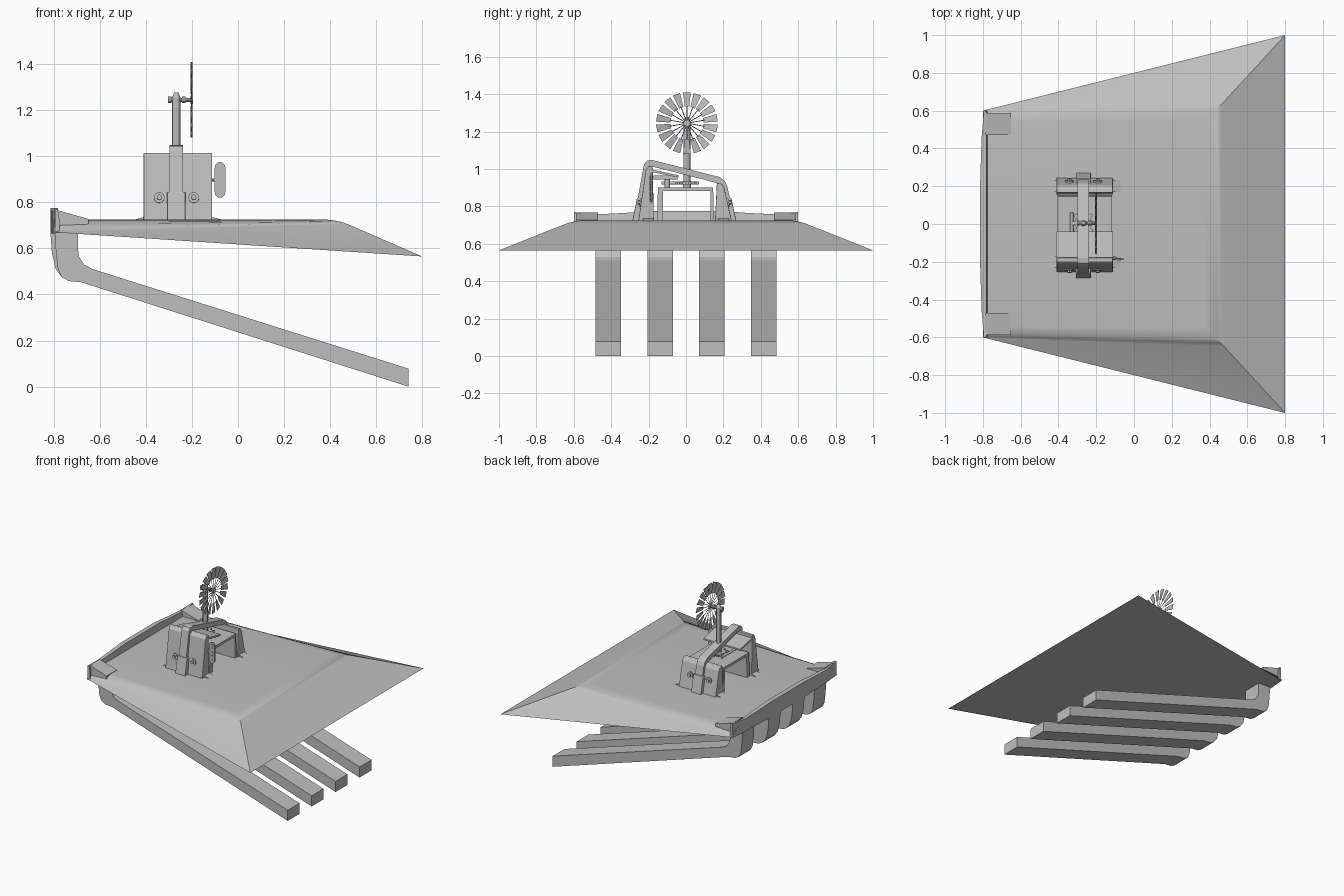
import bpy, bmesh, math
from mathutils import Matrix, Vector

if "Cube" in bpy.data.objects:
    bpy.data.objects.remove(bpy.data.objects["Cube"])

grey = bpy.data.materials.new("plain grey")
grey.diffuse_color = (0.52, 0.52, 0.52, 1)
grey.use_nodes = True
grey.node_tree.nodes["Principled BSDF"].inputs["Base Color"].default_value = grey.diffuse_color


def finish(bm, name, smooth=None):
    bmesh.ops.recalc_face_normals(bm, faces=bm.faces)
    me = bpy.data.meshes.new(name)
    bm.to_mesh(me)
    bm.free()
    me.materials.append(grey)
    ob = bpy.data.objects.new(name, me)
    bpy.context.collection.objects.link(ob)
    if smooth:
        bpy.ops.object.select_all(action='DESELECT')
        ob.select_set(True)
        bpy.context.view_layer.objects.active = ob
        bpy.ops.object.shade_smooth_by_angle(angle=math.radians(smooth))
    return ob


def prism(name, pts, axis, a, b, bevel=0):
    """Extrude a profile along x (points are y,z) or y (points are x,z)."""
    bm = bmesh.new()
    put = (lambda p, t: (t, p[0], p[1])) if axis == 'x' else (lambda p, t: (p[0], t, p[1]))
    lo = [bm.verts.new(put(p, a)) for p in pts]
    hi = [bm.verts.new(put(p, b)) for p in pts]
    bm.faces.new(lo)
    bm.faces.new(hi)
    for i in range(len(pts)):
        j = (i + 1) % len(pts)
        bm.faces.new((lo[i], lo[j], hi[j], hi[i]))
    if bevel:
        bmesh.ops.bevel(bm, geom=bm.edges[:], offset=bevel, segments=2, affect='EDGES', profile=0.5)
    return finish(bm, name)


def rod(bm, p, q, r, n=12, r2=None):
    p, q = Vector(p), Vector(q)
    m = Matrix.Translation((p + q) / 2) @ (q - p).to_track_quat('Z', 'Y').to_matrix().to_4x4()
    bmesh.ops.create_cone(bm, cap_ends=True, segments=n, radius1=r, radius2=r if r2 is None else r2,
                          depth=(q - p).length, matrix=m)


def box(bm, c, s, rot=Matrix()):
    bmesh.ops.create_cube(bm, size=1, matrix=Matrix.Translation(c) @ rot @ Matrix.Diagonal((*s, 1)))


# Wedge deck with softly rounded shoulders
bm = bmesh.new()
A, B, C, D = ([bm.verts.new((x, s * y, z)) for s in (-1, 1)] for x, y, z in
              ((-0.8, 0.6, 0.67), (0.8, 1, 0.565), (-0.8, 0.59, 0.725), (0.43, 0.6, 0.725)))
bm.faces.new((A[0], A[1], B[1], B[0]))
bm.faces.new((C[0], D[0], D[1], C[1]))
bm.faces.new((A[0], C[0], C[1], A[1]))
bm.faces.new((D[0], B[0], B[1], D[1]))
for i in (0, 1):
    bm.faces.new((A[i], B[i], D[i], C[i]))
soft = [bm.edges.get((C[0], D[0])), bm.edges.get((C[1], D[1])), bm.edges.get((D[0], D[1]))]
bmesh.ops.bevel(bm, geom=soft, offset=0.05, segments=5, affect='EDGES', profile=0.5)
finish(bm, "deck", 30)

# Curved raised lip along the rear end
bm = bmesh.new()
rings = []
for y, xo, zt in ((0.6, -0.795, 0.77), (0.47, -0.806, 0.758), (0.33, -0.811, 0.765), (0.2, -0.815, 0.775),
                  (-0.2, -0.815, 0.775), (-0.33, -0.811, 0.765), (-0.47, -0.806, 0.758), (-0.6, -0.795, 0.77)):
    rings.append([bm.verts.new(p) for p in ((xo, y, 0.665), (xo, y, zt), (-0.782, y, zt),
                                            (-0.775, y, 0.72), (-0.775, y, 0.668))])
for r, q in zip(rings, rings[1:]):
    for i in range(5):
        j = (i + 1) % 5
        bm.faces.new((r[i], r[j], q[j], q[i]))
bm.faces.new(rings[0])
bm.faces.new(rings[-1])
finish(bm, "rear_lip")

# Sloped corner gussets inside the lip
for s, n in ((-1, "front"), (1, "back")):
    prism(n + "_corner_gusset", [(-0.79, 0.69), (-0.65, 0.69), (-0.65, 0.728), (-0.79, 0.768)],
          'y', s * 0.47, s * 0.588)

# Four long prongs bent back under the deck
for k, y in enumerate((-0.415, -0.138, 0.138, 0.415)):
    d = -0.018 if abs(y) < 0.2 else 0
    prism("prong_%d" % (k + 1),
          [(-0.797 + d, 0.68), (-0.79 + d, 0.58), (-0.782 + d * 0.5, 0.51), (-0.765, 0.475), (-0.735, 0.458),
           (-0.68, 0.453), (0.74, 0.0), (0.74, 0.078), (-0.63, 0.51), (-0.668, 0.53), (-0.69, 0.565),
           (-0.695, 0.6), (-0.695, 0.675)], 'y', y - 0.068, y + 0.068)

# Housing walls, roof plate and inner arch
X0, X1 = -0.41, -0.112
prism("tall_side_wall", [(-0.255, 0.72), (-0.215, 0.995), (-0.2, 1.015), (-0.178, 1.015), (-0.172, 0.72)],
      'x', X0, X1, 0.004)
prism("low_side_wall", [(0.245, 0.72), (0.205, 0.9), (0.19, 0.922), (0.165, 0.925), (0.155, 0.72)],
      'x', X0, X1, 0.004)
prism("roof_plate", [(-0.19, 0.985), (-0.04, 0.955), (-0.04, 0.967), (-0.19, 0.998)], 'x', X0, X1)
prism("inner_arch", [(-0.155, 0.72), (-0.15, 0.9), (0.145, 0.9), (0.15, 0.72), (0.132, 0.72),
                     (0.13, 0.882), (-0.122, 0.882), (-0.125, 0.72)], 'x', X0 + 0.005, X1 - 0.005)

# Strap bent over the housing, with thicker feet
prism("over_strap", [(-0.28, 0.72), (-0.225, 1.025), (-0.21, 1.044), (-0.18, 1.048), (0.18, 0.957),
                     (0.208, 0.935), (0.22, 0.91), (0.262, 0.72), (0.228, 0.72), (0.19, 0.9), (0.175, 0.923),
                     (-0.175, 1.012), (-0.195, 1.003), (-0.245, 0.72)], 'x', -0.298, -0.238)
prism("front_strap_foot", [(-0.287, 0.72), (-0.262, 0.845), (-0.23, 0.845), (-0.245, 0.72)], 'x', -0.308, -0.228, 0.004)
prism("back_strap_foot", [(0.27, 0.72), (0.242, 0.845), (0.21, 0.845), (0.23, 0.72)], 'x', -0.308, -0.228, 0.004)

# Low footing plates around the housing
for s, n in ((-0.2, "front"), (0.2, "back")):
    prism(n + "_footing", [(-0.46, 0.722), (-0.41, 0.736), (-0.11, 0.736), (-0.06, 0.722)], 'y', s - 0.03, s + 0.03)

# Round bolts on the side walls
bm = bmesh.new()
for x in (-0.342, -0.192):
    for s, y in ((-1, 0.24), (1, 0.224)):
        n = Vector((0, s, 0.15)).normalized()
        p = Vector((x, s * y, 0.82))
        rod(bm, p - n * 0.01, p + n * 0.007, 0.023, 16)
        rod(bm, p, p + n * 0.018, 0.012, 6)
finish(bm, "wall_bolts", 30)

# Perforated bracket beside the tall wall
bm = bmesh.new()
pts = []
for cz, a0 in ((0.952, 0), (0.843, 180)):
    for i in range(7):
        a = math.radians(a0 + i * 30)
        pts.append((-0.078 + 0.023 * math.cos(a), cz + 0.023 * math.sin(a)))
prism("bracket_plate", pts, 'y', -0.19, -0.182)
for i in range(5):
    z = 0.843 + i * 0.027
    rod(bm, (-0.078, -0.194, z), (-0.078, -0.18, z), 0.011, 10)
rod(bm, (-0.13, -0.184, 0.897), (-0.09, -0.184, 0.897), 0.006, 8)
finish(bm, "bracket_studs")

# Gear at the mast foot, and a linkage arm under the roof plate
bm = bmesh.new()
rod(bm, (-0.268, 0.005, 0.9), (-0.268, 0.005, 0.935), 0.022, 12)
rod(bm, (-0.268, 0.005, 0.918), (-0.268, 0.005, 0.932), 0.045, 16)
for i in range(8):
    r = Matrix.Rotation(i * math.pi / 4, 4, 'Z')
    box(bm, Vector((-0.268, 0.005, 0.925)) + r @ Vector((0.052, 0, 0)), (0.026, 0.018, 0.014), r)
finish(bm, "mast_gear")
bm = bmesh.new()
box(bm, (-0.2, -0.11, 0.955), (0.05, 0.13, 0.02))
rod(bm, (-0.2, -0.1, 0.9), (-0.2, -0.1, 0.955), 0.014)
rod(bm, (-0.33, -0.13, 0.925), (-0.33, 0.06, 0.925), 0.009)
finish(bm, "linkage_arm")

# Mast with rounded head and axle
bm = bmesh.new()
rod(bm, (-0.268, 0.005, 0.9), (-0.268, 0.005, 1.255), 0.018, 12)
rod(bm, (-0.268, 0.005, 1.255), (-0.268, 0.005, 1.277), 0.018, 12, 0.009)
rod(bm, (-0.303, 0.005, 1.245), (-0.195, 0.005, 1.245), 0.009, 10)
rod(bm, (-0.303, 0.005, 1.245), (-0.288, 0.005, 1.245), 0.014, 10)
rod(bm, (-0.243, 0.005, 1.245), (-0.228, 0.005, 1.245), 0.014, 10)
finish(bm, "mast", 30)

# Wind wheel: tapered blades on thin spokes
bm = bmesh.new()
hub = Matrix.Translation((-0.201, 0.005, 1.245))
rod(bm, (-0.207, 0.005, 1.245), (-0.195, 0.005, 1.245), 0.018, 12)
for i in range(18):
    m = hub @ Matrix.Rotation(i * math.tau / 18, 4, 'X')
    rod(bm, m @ Vector((0, 0, 0.01)), m @ Vector((0, 0, 0.1)), 0.0022, 4)
    v = [bm.verts.new(m @ Vector((x + math.copysign(0.003, w), w, z)))
         for x in (-0.0015, 0.0015)
         for w, z in ((-0.012, 0.088), (0.012, 0.088), (0.0205, 0.164), (-0.0205, 0.164))]
    bm.faces.new(v[:4])
    bm.faces.new(v[4:])
    for a in range(4):
        b = (a + 1) % 4
        bm.faces.new((v[a], v[b], v[4 + b], v[4 + a]))
finish(bm, "wind_wheel")
